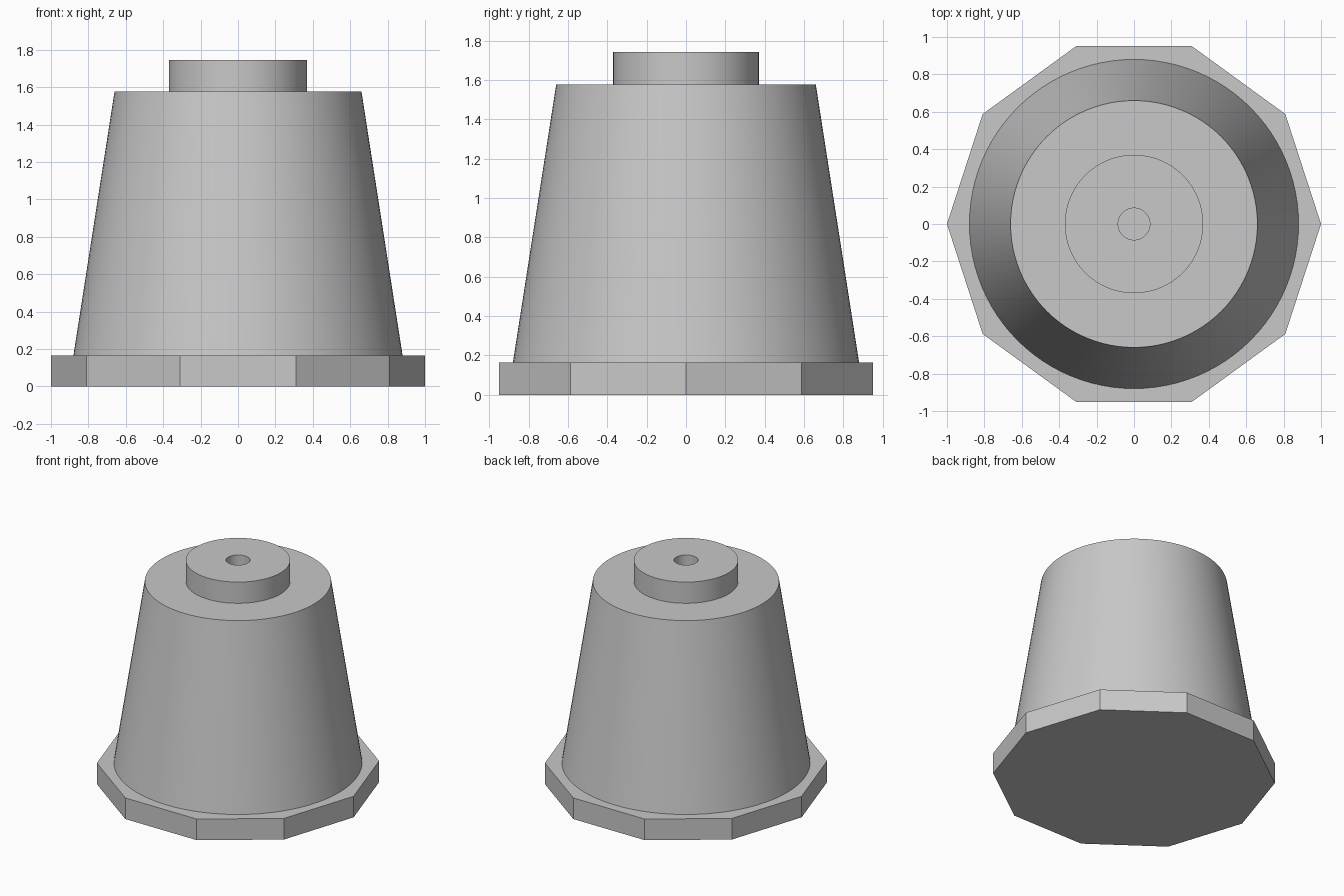
import bpy
import bmesh
from math import cos, sin, tau, radians

default = bpy.data.objects.get("Cube")
if default:
    bpy.data.objects.remove(default, do_unlink=True)

# One plain grey for everything
GREY = (0.58, 0.58, 0.58, 1.0)
grey = bpy.data.materials.new("plain grey")
grey.use_nodes = True
grey.diffuse_color = GREY
grey.node_tree.nodes["Principled BSDF"].inputs["Base Color"].default_value = GREY

PLATE_TOP, BODY_TOP, BOSS_TOP = 0.165, 1.578, 1.744


def lathe(name, profile, sides, smooth=True):
    """Revolve a (radius, z) profile around z; radius 0 closes to a point."""
    bm = bmesh.new()
    rings = []
    for r, z in profile:
        count = sides if r else 1
        rings.append([bm.verts.new((r * cos(tau * i / sides), r * sin(tau * i / sides), z))
                      for i in range(count)])
    for a, b in zip(rings, rings[1:]):
        for i in range(sides):
            j = i + 1
            corners = [a[i % len(a)], a[j % len(a)], b[j % len(b)], b[i % len(b)]]
            bm.faces.new(list(dict.fromkeys(corners)))
    # Merge the fans at the poles into flat caps
    bmesh.ops.dissolve_verts(bm, verts=[ring[0] for ring in rings if len(ring) == 1])
    bmesh.ops.recalc_face_normals(bm, faces=bm.faces)
    mesh = bpy.data.meshes.new(name)
    bm.to_mesh(mesh)
    bm.free()
    mesh.materials.append(grey)
    obj = bpy.data.objects.new(name, mesh)
    bpy.context.collection.objects.link(obj)
    if smooth:
        bpy.ops.object.select_all(action="DESELECT")
        obj.select_set(True)
        bpy.context.view_layer.objects.active = obj
        bpy.ops.object.shade_smooth_by_angle(angle=radians(30))
    return obj


# Ten-sided base plate
lathe("base_plate", [(0, 0), (1, 0), (1, PLATE_TOP), (0, PLATE_TOP)], 10, smooth=False)

# Tapered body
lathe("tapered_body", [(0, PLATE_TOP), (0.88, PLATE_TOP), (0.66, BODY_TOP), (0, BODY_TOP)], 96)

# Round boss with a bore in its centre
lathe("top_boss", [(0, BODY_TOP), (0.37, BODY_TOP), (0.37, BOSS_TOP),
                   (0.085, BOSS_TOP), (0.085, BODY_TOP + 0.004), (0, BODY_TOP + 0.004)], 96)
